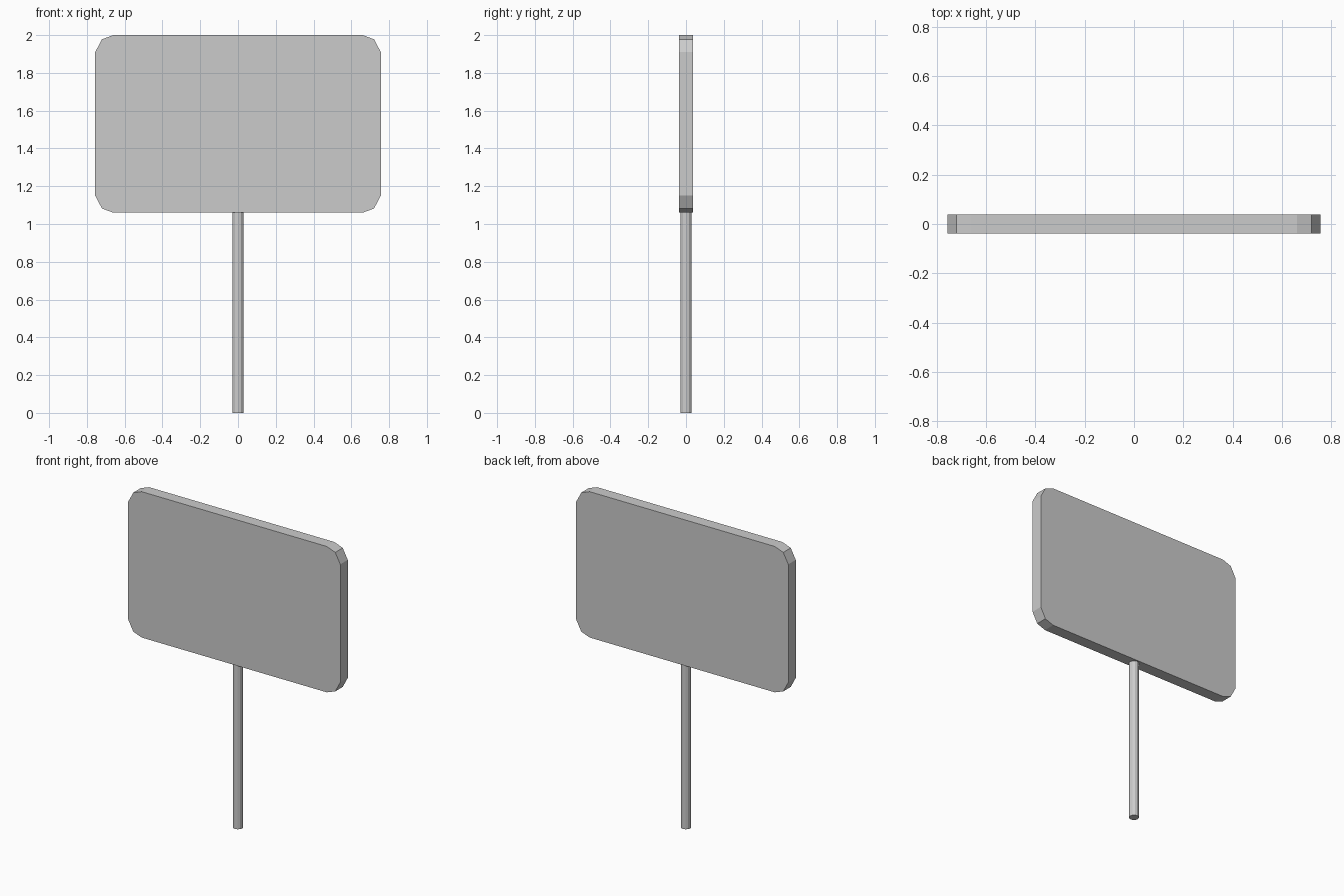
import bpy, bmesh

if "Cube" in bpy.data.objects:
    bpy.data.objects.remove(bpy.data.objects["Cube"])

HALF_W, HALF_H, HALF_T = 0.756, 0.47, 0.038
MID_Z = 1.53
POLE_R = 0.03


def add_object(name, bm):
    bmesh.ops.recalc_face_normals(bm, faces=bm.faces)
    mesh = bpy.data.meshes.new(name)
    bm.to_mesh(mesh)
    bm.free()
    obj = bpy.data.objects.new(name, mesh)
    bpy.context.collection.objects.link(obj)
    return obj


# Sign panel: one two-step corner mirrored around the outline, then extruded
corner = [(HALF_W, HALF_H - 0.09), (0.72, HALF_H - 0.022), (0.66, HALF_H)]
outline = []
for sx, sz in ((1, 1), (-1, 1), (-1, -1), (1, -1)):
    points = corner if sx * sz > 0 else corner[::-1]
    outline += [(sx * x, sz * z + MID_Z) for x, z in points]

bm = bmesh.new()
face = bm.faces.new([bm.verts.new((x, -HALF_T, z)) for x, z in outline])
extruded = bmesh.ops.extrude_face_region(bm, geom=[face], use_keep_orig=True)
moved = [v for v in extruded["geom"] if isinstance(v, bmesh.types.BMVert)]
bmesh.ops.translate(bm, verts=moved, vec=(0, 2 * HALF_T, 0))
add_object("sign_panel", bm)

# Pole: low-poly cylinder from the ground to the panel's lower edge
pole_top = MID_Z - HALF_H
bm = bmesh.new()
bmesh.ops.create_cone(bm, cap_ends=True, segments=12, radius1=POLE_R,
                      radius2=POLE_R, depth=pole_top)
bmesh.ops.translate(bm, verts=bm.verts, vec=(0, 0, pole_top / 2))
add_object("pole", bm)
